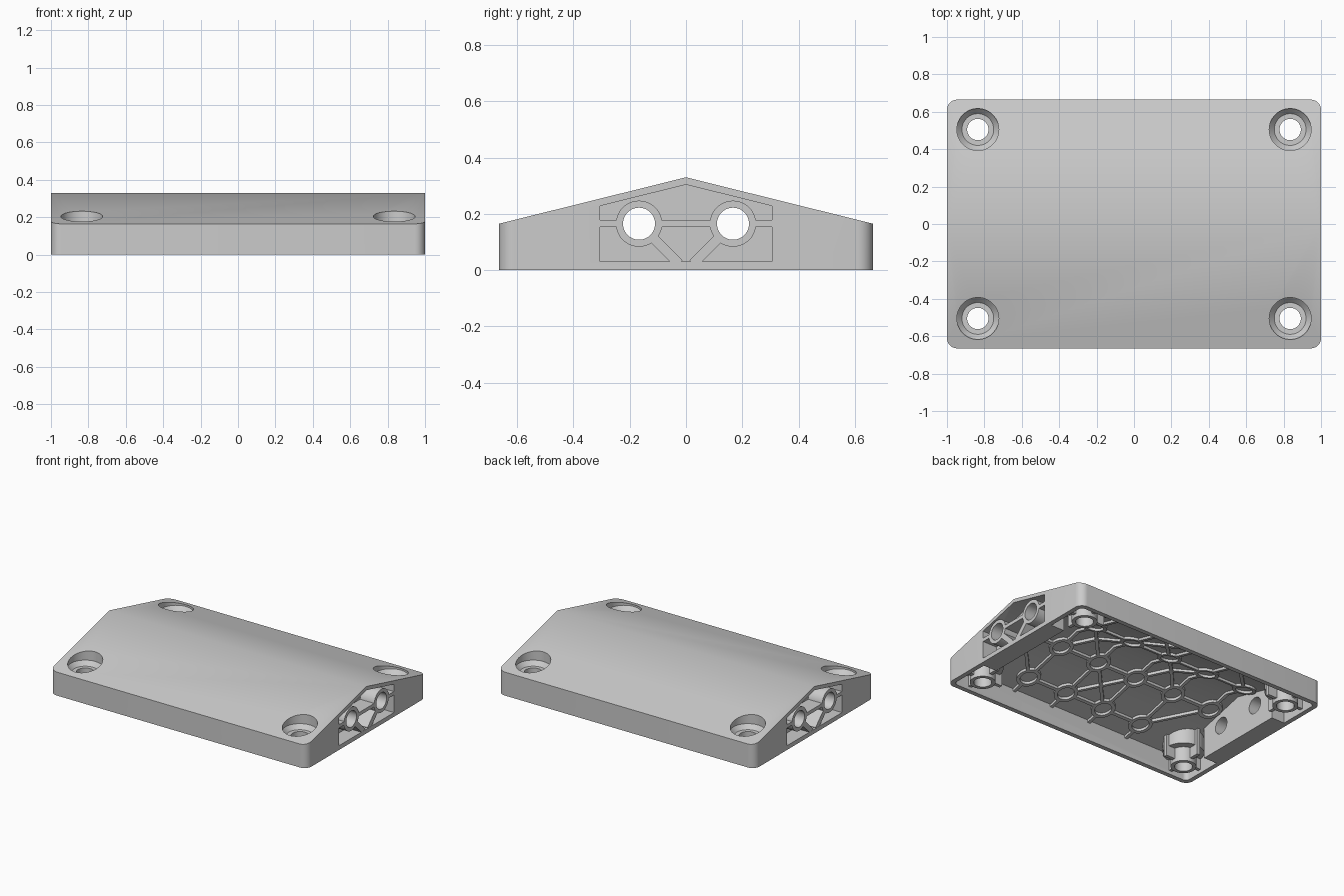
import bpy, bmesh
from math import cos, sin, tau
from mathutils import Vector, Matrix

if "Cube" in bpy.data.objects:
    bpy.data.objects.remove(bpy.data.objects["Cube"])

SLOPE = 0.165 / 0.665


def roof(y):
    return 0.33 - SLOPE * abs(y)


def finish(name, bm):
    bmesh.ops.recalc_face_normals(bm, faces=bm.faces)
    me = bpy.data.meshes.new(name)
    bm.to_mesh(me)
    bm.free()
    ob = bpy.data.objects.new(name, me)
    bpy.context.collection.objects.link(ob)
    return ob


def gable(name, x0, x1, hy, z0, peak, radius=0.0):
    """Five-sided profile in YZ extruded along X, optional rounded corners."""
    edge = peak - SLOPE * hy
    prof = [(-hy, z0), (hy, z0), (hy, edge), (0, peak), (-hy, edge)]
    bm = bmesh.new()
    f = bm.faces.new([bm.verts.new((x0, y, z)) for y, z in prof])
    new = bmesh.ops.extrude_face_region(bm, geom=[f])['geom']
    bmesh.ops.translate(bm, vec=(x1 - x0, 0, 0),
                        verts=[g for g in new if isinstance(g, bmesh.types.BMVert)])
    bmesh.ops.recalc_face_normals(bm, faces=bm.faces)
    if radius:
        up = [e for e in bm.edges
              if abs((e.verts[0].co - e.verts[1].co).normalized().z) > 0.99]
        bmesh.ops.bevel(bm, geom=up, offset=radius, segments=8,
                        profile=0.5, affect='EDGES')
    return finish(name, bm)


def box(name, lo, hi):
    bm = bmesh.new()
    lo, hi = Vector(lo), Vector(hi)
    bmesh.ops.create_cube(bm, size=1, matrix=Matrix.Translation((lo + hi) / 2)
                          @ Matrix.Diagonal((*(hi - lo), 1)))
    return finish(name, bm)


def lathe(name, profile, center, axis='Z', seg=48, closed=False):
    """Stack of (radius, height) rings; capped, or closed into a tube."""
    bm = bmesh.new()
    rings = []
    for r, h in profile:
        ring = []
        for i in range(seg):
            a = tau * i / seg
            p = Vector((r * cos(a), r * sin(a), h))
            if axis == 'X':
                p = Vector((p.z, p.x, p.y))
            ring.append(bm.verts.new(p + Vector(center)))
        rings.append(ring)
    pairs = list(zip(rings, rings[1:])) + ([(rings[-1], rings[0])] if closed else [])
    for a, b in pairs:
        for i in range(seg):
            j = (i + 1) % seg
            bm.faces.new((a[i], a[j], b[j], b[i]))
    if not closed:
        bm.faces.new(rings[0])
        bm.faces.new(rings[-1])
    return finish(name, bm)


def cut(ob, tool):
    m = ob.modifiers.new("cut", 'BOOLEAN')
    m.operation, m.solver, m.object = 'DIFFERENCE', 'EXACT', tool
    bpy.context.view_layer.objects.active = ob
    bpy.ops.object.modifier_apply(modifier=m.name)
    bpy.data.objects.remove(tool)


def smooth(ob):
    bpy.ops.object.select_all(action='DESELECT')
    ob.select_set(True)
    bpy.context.view_layer.objects.active = ob
    bpy.ops.object.shade_smooth_by_angle(angle=0.5)


SX, SY = 0.835, 0.505
corners = [(sx * SX, sy * SY, sx, sy) for sx in (-1, 1) for sy in (-1, 1)]

# underside cavity, leaving end blocks, screw bosses and boss fins standing
cavity = gable("cavity", -0.968, 0.968, 0.633, -0.1, 0.302, 0.03)
for s in (-1, 1):
    xs = sorted((s * 0.865, s * 1.1))
    cut(cavity, box("block", (xs[0], -0.335, -0.2), (xs[1], 0.335, 0.5)))
for x, y, sx, sy in corners:
    cut(cavity, lathe("boss", [(0.082, -0.2), (0.082, 0.1), (0.132, 0.1), (0.132, 0.5)], (x, y, 0)))
    cut(cavity, box("fin", (x - 0.15, y - 0.012, 0.025), (x + 0.15, y + 0.012, 0.5)))
    cut(cavity, box("fin", (x - 0.012, y - 0.15, 0.025), (x + 0.012, y + 0.15, 0.5)))

# main body with gabled roof
body = gable("body", -1, 1, 0.665, 0, 0.33, 0.055)
cut(body, cavity)
for s in (-1, 1):
    cut(body, gable("pocket", s * 0.89, s * 1.1, 0.305, 0.03, 0.304))
    cut(body, lathe("bore", [(0.057, -1.2), (0.057, 1.2)], (0, s * 0.167, 0.165), 'X'))
for x, y, sx, sy in corners:
    cut(body, lathe("screw_hole", [(0.057, -0.2), (0.057, 0.135), (0.085, 0.135),
                                   (0.112, 0.165), (0.112, 0.5)], (x, y, 0)))
smooth(body)


# tubes and webs inside the end pockets
def web(bm, x0, x1, p, q, w=0.0125):
    p, q = Vector(p), Vector(q)
    d = (q - p).normalized() * w
    n = Vector((-d.y, d.x))
    c = [p + n, q + n, q - n, p - n]
    a = [bm.verts.new((x0, *v)) for v in c]
    b = [bm.verts.new((x1, *v)) for v in c]
    bm.faces.new(a)
    bm.faces.new(b)
    for i in range(4):
        j = (i + 1) % 4
        bm.faces.new((a[i], a[j], b[j], b[i]))


for s, side in ((-1, "left"), (1, "right")):
    x0, x1 = s * 0.88, s * 0.999
    for t in (-1, 1):
        smooth(lathe(side + "_pocket_tube", [(0.057, x0), (0.082, x0), (0.082, x1), (0.057, x1)],
                     (0, t * 0.167, 0.165), 'X', closed=True))
    bm = bmesh.new()
    web(bm, x0, x1, (-0.09, 0.165), (0.09, 0.165))
    for t in (-1, 1):
        web(bm, x0, x1, (t * 0.244, 0.165), (t * 0.31, 0.165))
        web(bm, x0, x1, (t * 0.112, 0.11), (t * 0.025, 0.023), 0.018)
    finish(side + "_pocket_webs", bm)


# raised ring and rib lattice under the roof
def strip(bm, p, q, w=0.011):
    p, q = Vector(p), Vector(q)
    n = (q - p).normalized() * w
    n = Vector((-n.y, n.x))
    secs = []
    for c in (p, (p + q) / 2, q):
        secs.append([bm.verts.new((v.x, v.y, roof(c.y if n.x else v.y) - d))
                     for v, d in ((c + n, 0.012), (c - n, 0.012), (c - n, 0.046), (c + n, 0.046))])
    for a, b in zip(secs, secs[1:]):
        for i in range(4):
            j = (i + 1) % 4
            bm.faces.new((a[i], a[j], b[j], b[i]))
    bm.faces.new(secs[0])
    bm.faces.new(secs[-1])


X = [-0.775, -0.465, -0.155, 0.155, 0.465, 0.775]
Y = [-0.49, -0.167, 0.167, 0.49]
nodes = [(x, y) for x in X for y in Y if abs(x) < 0.7 or abs(y) < 0.3]
bm = bmesh.new()
for x, y in nodes:
    prof = ((0.055, 0.012), (0.078, 0.012), (0.078, 0.046), (0.055, 0.046))
    rings = [[bm.verts.new((x + r * cos(tau * i / 24), y + r * sin(tau * i / 24),
                            roof(y + r * sin(tau * i / 24)) - d)) for i in range(24)]
             for r, d in prof]
    for k in range(4):
        a, b = rings[k], rings[(k + 1) % 4]
        for i in range(24):
            j = (i + 1) % 24
            bm.faces.new((a[i], a[j], b[j], b[i]))
    # ribs to the next ring along x, along y and diagonally
    for dx, dy in ((0.31, 0), (0, 0.33), (0.31, 0.33), (0.31, -0.33)):
        for u, v in nodes:
            if abs(u - x - dx) < 0.03 and abs(v - y - dy) < 0.03:
                if dx and dy and (X.index(x) + Y.index(y) + (dy < 0)) % 2:
                    continue
                d = Vector((u - x, v - y)).normalized() * 0.068
                strip(bm, (x + d.x, y + d.y), (u - d.x, v - d.y))
    # ribs out to the long walls
    if abs(y) > 0.4:
        t = 1 if y > 0 else -1
        strip(bm, (x, y + t * 0.068), (x, t * 0.645))
finish("underside_ribs", bm)
